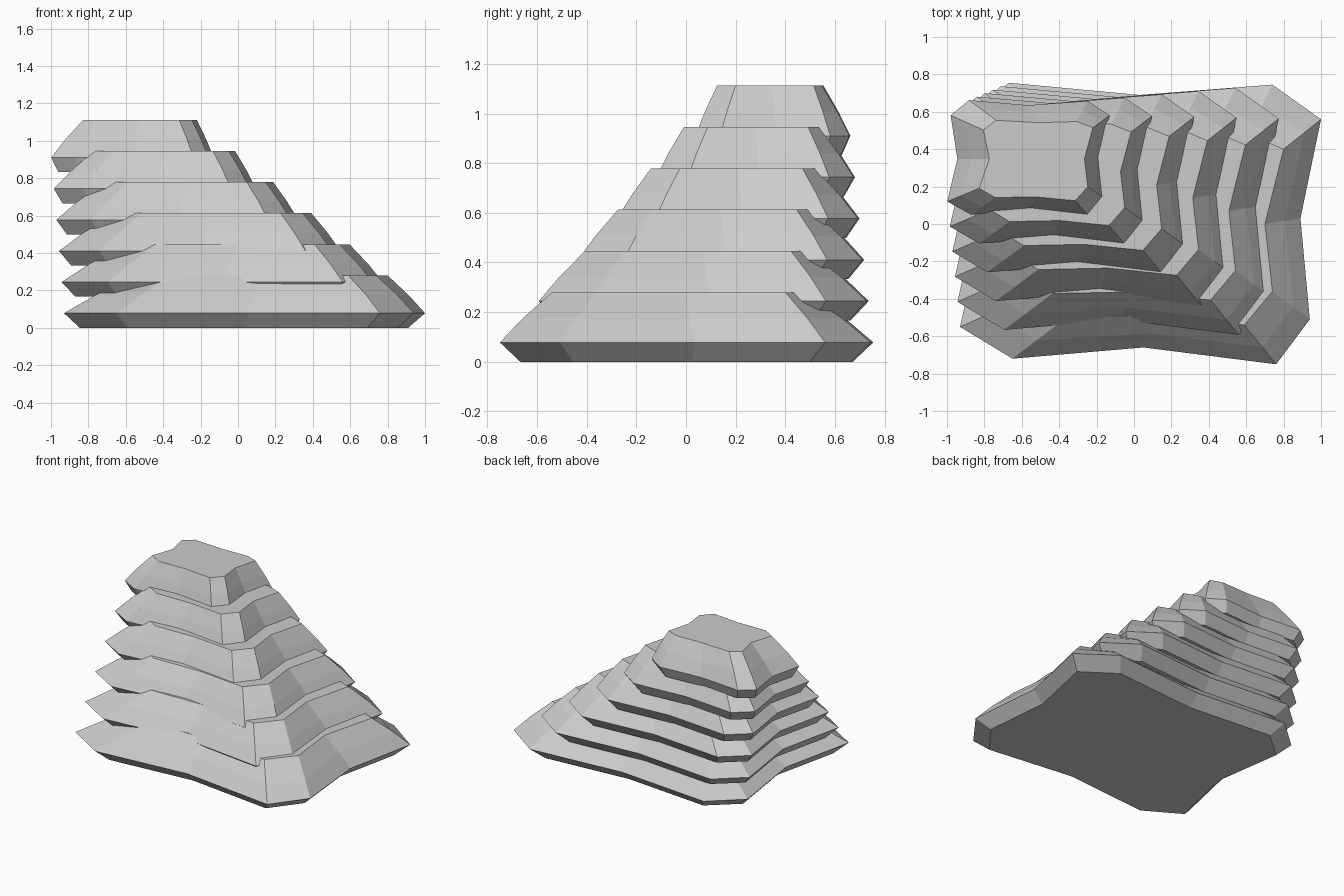
import bpy, bmesh
from mathutils import Vector

if "Cube" in bpy.data.objects:
    bpy.data.objects.remove(bpy.data.objects["Cube"])

# Outline of the lowest rock slab: widest rim and flat top (12 points each)
RIM = [(-0.93, -0.55), (-0.65, -0.72), (0.05, -0.66), (0.76, -0.75),
       (0.94, -0.51), (0.89, 0.03), (1.0, 0.56), (0.74, 0.745),
       (0.03, 0.69), (-0.67, 0.755), (-0.89, 0.56), (-0.81, 0.0)]
TOP = [(-0.55, -0.38), (-0.36, -0.50), (0.12, -0.49), (0.59, -0.54),
       (0.74, -0.36), (0.70, 0.0), (0.80, 0.40), (0.61, 0.48),
       (0.16, 0.465), (-0.35, 0.495), (-0.50, 0.37), (-0.43, 0.0)]


def mix(a, b, t):
    return [Vector(p).lerp(Vector(q), t) for p, q in zip(a, b)]


# Slab profile from underside to flat top: (outline, height)
BASE = [(x * 0.91, y * 0.89) for x, y in RIM]
RINGS = [(BASE, 0.0), (RIM, 0.078), (mix(RIM, TOP, 0.44), 0.175), (TOP, 0.28)]
LAYERS = 6


def build_slab(index):
    t = index / (LAYERS - 1)
    # Each slab shrinks toward the back left corner as the stack rises
    sx, sy = 1 - 0.55 * t, 1 - 0.585 * t
    ox = 1.0 - 1.13 * t - sx
    oy = 0.75 - 0.09 * t - 0.75 * sy
    z0 = 0.832 * t
    bm = bmesh.new()
    rings = [[bm.verts.new((p[0] * sx + ox, p[1] * sy + oy, z0 + z))
              for p in pts] for pts, z in RINGS]
    n = len(RIM)
    for low, high in zip(rings, rings[1:]):
        for i in range(n):
            j = (i + 1) % n
            bm.faces.new((low[i], low[j], high[j], high[i]))
    bm.faces.new(list(reversed(rings[0])))
    bm.faces.new(rings[-1])
    bmesh.ops.recalc_face_normals(bm, faces=bm.faces[:])
    mesh = bpy.data.meshes.new(f"rock_slab_{index + 1}")
    bm.to_mesh(mesh)
    bm.free()
    obj = bpy.data.objects.new(mesh.name, mesh)
    bpy.context.collection.objects.link(obj)


# Stack of overlapping slabs
for k in range(LAYERS):
    build_slab(k)
